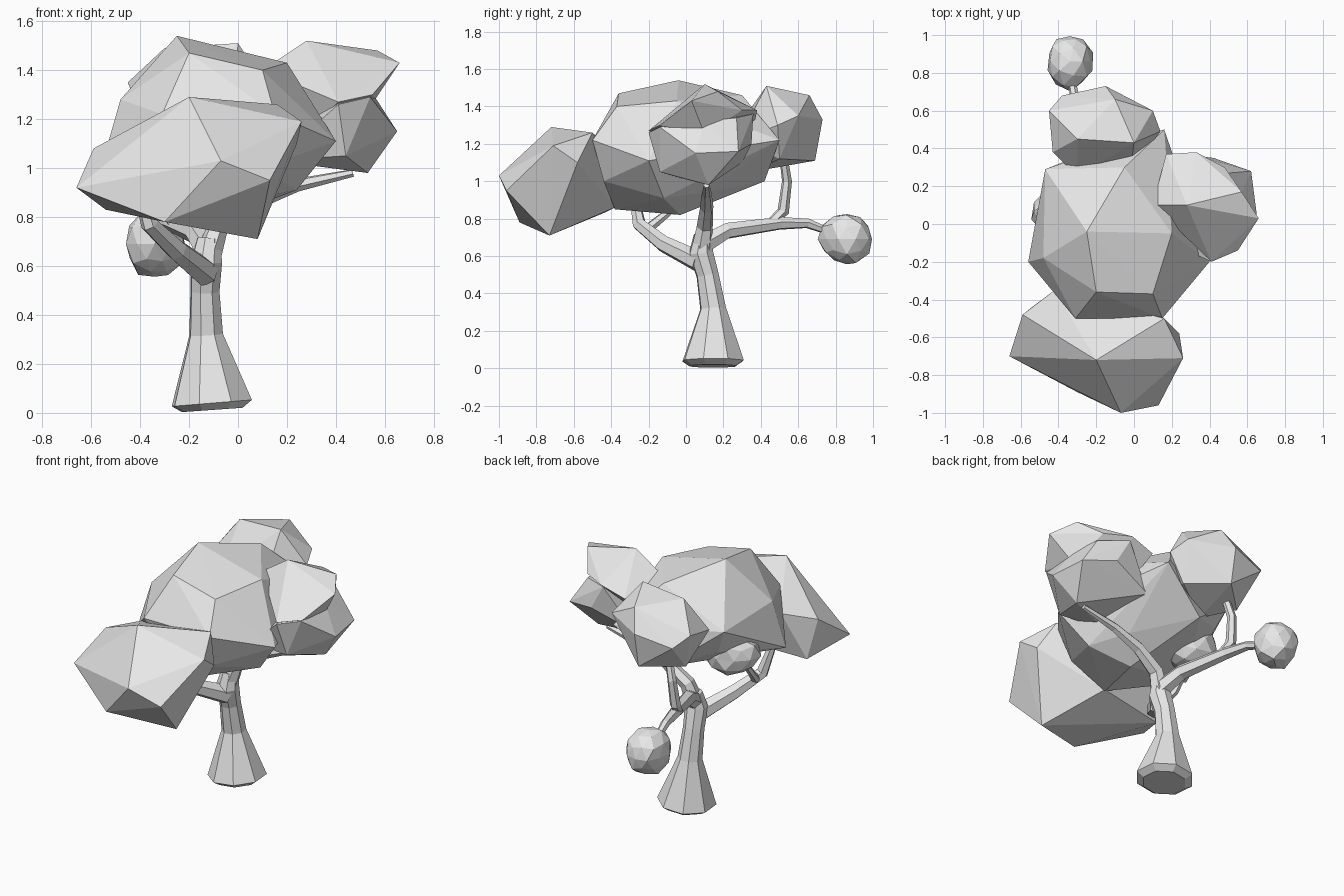
import bpy, bmesh, math, random
from mathutils import Vector

cube = bpy.data.objects.get("Cube")
if cube:
    bpy.data.objects.remove(cube, do_unlink=True)

random.seed(4)

# One plain grey for the whole tree
grey = bpy.data.materials.new("plain grey")
grey.use_nodes = True
grey.diffuse_color = (0.8, 0.8, 0.8, 1)
shader = next(n for n in grey.node_tree.nodes if n.type == 'BSDF_PRINCIPLED')
shader.inputs["Base Color"].default_value = (0.8, 0.8, 0.8, 1)


def finish(name, bm):
    """Turn a bmesh into a flat shaded object."""
    bmesh.ops.recalc_face_normals(bm, faces=bm.faces[:])
    mesh = bpy.data.meshes.new(name)
    bm.to_mesh(mesh)
    bm.free()
    mesh.materials.append(grey)
    obj = bpy.data.objects.new(name, mesh)
    bpy.context.scene.collection.objects.link(obj)


def limb(name, path, radii, sides=6):
    """Tapered faceted tube that follows a path."""
    points = [Vector(p) for p in path]
    bm = bmesh.new()
    last = len(points) - 1
    direction = (points[1] - points[0]).normalized()
    across = direction.cross(Vector((0.3, 1, 0.2))).normalized()
    previous = None
    for i, (point, radius) in enumerate(zip(points, radii)):
        tangent = (points[min(i + 1, last)] - points[max(i - 1, 0)]).normalized()
        across = direction.rotation_difference(tangent) @ across
        direction = tangent
        other = direction.cross(across)
        ring = []
        for k in range(sides):
            a = math.tau * k / sides
            ring.append(bm.verts.new(
                point + radius * (across * math.cos(a) + other * math.sin(a))))
        if previous:
            for k in range(sides):
                n = (k + 1) % sides
                bm.faces.new((previous[k], previous[n], ring[n], ring[k]))
        else:
            bm.faces.new(ring[::-1])
        previous = ring
    bm.faces.new(previous)
    finish(name, bm)


def boulder_crown(name, corners):
    """Big chunky foliage mass wrapped around a few corner points."""
    bm = bmesh.new()
    for corner in corners:
        bm.verts.new(corner)
    bmesh.ops.convex_hull(bm, input=bm.verts[:])
    loose = [v for v in bm.verts if not v.link_faces]
    bmesh.ops.delete(bm, geom=loose, context='VERTS')
    finish(name, bm)


def round_crown(name, centre, size):
    """Smaller foliage ball with slightly uneven facets."""
    bm = bmesh.new()
    bmesh.ops.create_icosphere(bm, subdivisions=2, radius=1)
    for v in bm.verts:
        v.co *= random.uniform(0.88, 1.06)
        v.co = [m + c * s for m, c, s in zip(centre, v.co, size)]
    finish(name, bm)


# Trunk with a flared foot
limb("trunk",
     [(-.105, .145, .012), (-.107, .145, .04), (-.13, .145, .32), (-.135, .115, .5),
      (-.13, .08, .62), (-.12, .09, .71)],
     [.13, .172, .072, .062, .068, .05], sides=8)

# Branches
limb("front_branch",
     [(-.13, .07, .57), (-.25, -.12, .665), (-.36, -.25, .77), (-.41, -.28, .94)],
     [.058, .046, .038, .024])
limb("front_twig",
     [(-.34, -.21, .74), (-.39, -.1, .83), (-.4, .01, .96)],
     [.028, .022, .016])
limb("middle_branch",
     [(-.13, .08, .62), (-.08, .1, .76), (.06, .11, .86), (.24, .11, .93), (.47, .11, .98)],
     [.058, .045, .037, .028, .016])
limb("back_branch",
     [(-.12, .09, .66), (-.17, .22, .735), (-.27, .5, .775), (-.31, .65, .775), (-.34, .82, .71)],
     [.055, .046, .036, .027, .016])
limb("back_upright_branch",
     [(-.26, .45, .77), (-.29, .52, .84), (-.28, .54, 1.0), (-.24, .52, 1.14)],
     [.028, .032, .027, .022])

# Large foliage masses
boulder_crown("front_crown", [
    (-.66, -.7, .92), (-.2, -.72, 1.29), (.16, -.5, 1.26), (.26, -.71, 1.19),
    (.13, -.96, .95), (.08, -.73, .71), (-.39, -.81, .88), (-.54, -.44, .83),
    (-.59, -.48, 1.08), (-.42, -.35, 1.12), (-.07, -1, 1.03), (-.3, -.89, .78),
    (-.1, -.38, .86), (.24, -.58, 1.1)])
boulder_crown("main_crown", [
    (-.25, -.04, 1.54), (.2, -.05, 1.43), (-.2, -.36, 1.47), (.1, -.37, 1.4),
    (.15, -.5, 1.22), (-.31, -.5, 1.22), (-.47, .29, 1.26), (-.48, -.18, 1.28),
    (-.56, -.2, 1), (-.05, .3, 1.46), (.16, .5, 1.22), (-.14, .42, 1),
    (.12, .1, .94), (-.4, .25, 1.1), (0, -.03, .82), (-.1, -.38, .85),
    (.1, -.44, 1), (.24, -.12, .91), (.4, -.2, 1.11)])
boulder_crown("side_crown_top", [
    (.28, .1, 1.52), (.57, .17, 1.48), (.66, .03, 1.43), (.41, -.2, 1.27),
    (.55, -.14, 1.3), (.33, .38, 1.38), (.17, .37, 1.33), (.48, .3, 1.38),
    (.54, .1, 1.25), (.24, .1, 1.1), (.1, .1, 1.4)])
boulder_crown("side_crown_base", [
    (.65, .05, 1.15), (.62, .28, 1.16), (.53, .12, .98), (.44, -.14, 1.05),
    (.41, -.2, 1.26), (.15, -.08, 1.03), (.42, .35, 1.2), (.15, .3, 1.1),
    (.54, .1, 1.32), (.5, .27, 1.34), (.54, -.14, 1.29), (.33, .36, 1.36)])
boulder_crown("back_crown", [
    (-.45, .6, 1.35), (-.43, .38, 1.3), (-.3, .25, 1.25), (-.02, .28, 1.22),
    (.14, .49, 1.3), (.1, .6, 1.35), (-.15, .73, 1.33), (-.38, .68, 1.28),
    (-.3, .45, 1.49), (0, .43, 1.51), (-.1, .66, 1.46), (-.15, .69, 1.11),
    (-.35, .5, 1.09), (.05, .5, 1.12), (-.2, .35, 1.05)])

# Smaller foliage balls
round_crown("low_back_crown", (-.34, .86, .69), (.125, .15, .145))
round_crown("inner_crown", (-.36, .07, 1.03), (.19, .15, .14))
